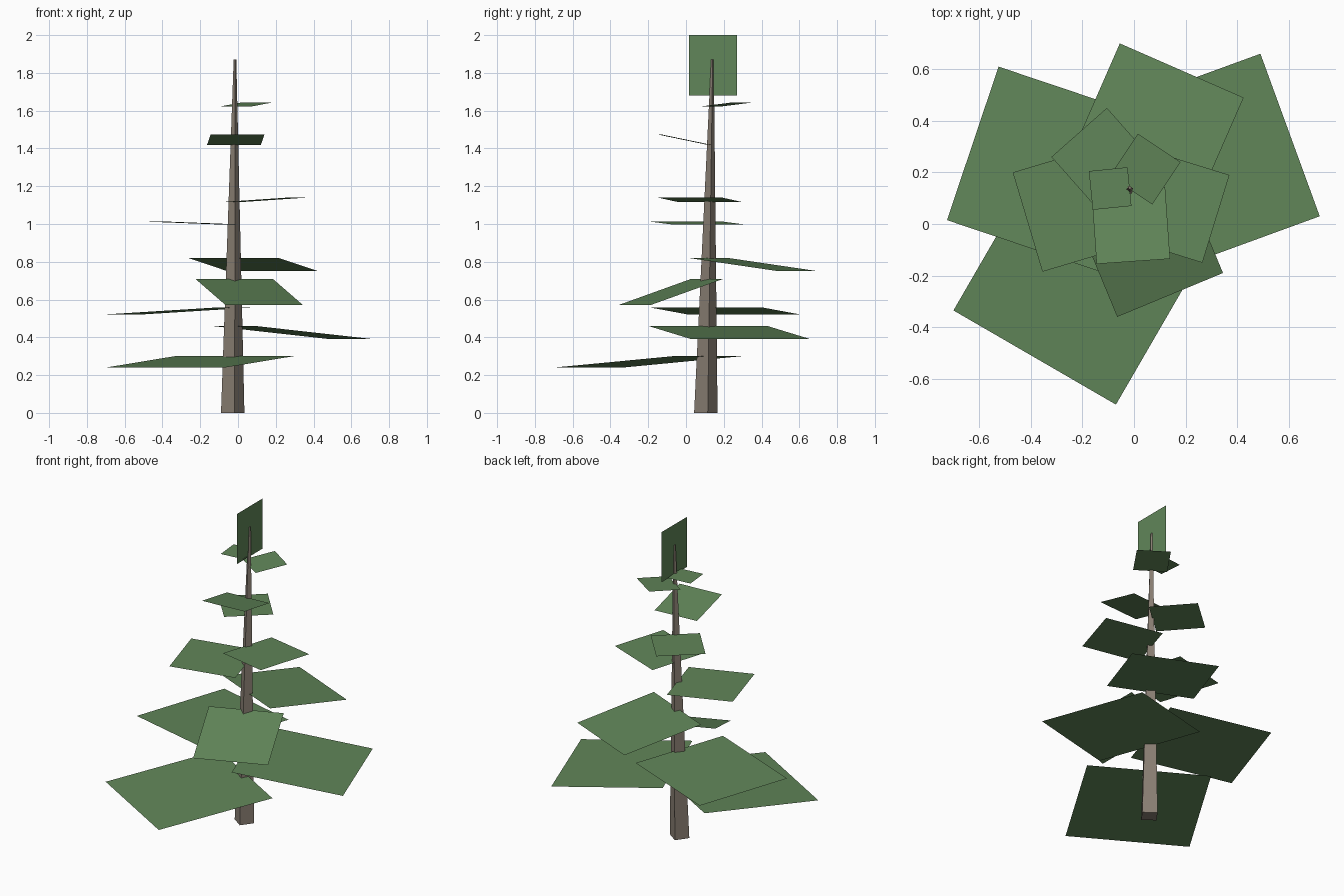
import bpy
import bmesh
from math import sqrt
from mathutils import Vector

cube = bpy.data.objects.get("Cube")
if cube:
    bpy.data.objects.remove(cube, do_unlink=True)


def make_material(name, colour):
    mat = bpy.data.materials.new(name)
    mat.use_nodes = True
    mat.diffuse_color = (*colour, 1)
    mat.node_tree.nodes["Principled BSDF"].inputs["Base Color"].default_value = (*colour, 1)
    return mat


needle_green = make_material("needle_green", (0.12, 0.24, 0.10))
bark_brown = make_material("bark_brown", (0.25, 0.21, 0.17))


def add_object(name, bm, mat):
    mesh = bpy.data.meshes.new(name)
    bm.to_mesh(mesh)
    bm.free()
    mesh.materials.append(mat)
    obj = bpy.data.objects.new(name, mesh)
    bpy.context.collection.objects.link(obj)
    return obj


def add_card(name, corners):
    bm = bmesh.new()
    bm.faces.new([bm.verts.new(c) for c in corners])
    return add_object(name, bm, needle_green)


def add_branch(name, a, b, z_outer, z_inner):
    """Square card: outer edge a-b, sloping towards the trunk on its left."""
    edge = Vector(b) - Vector(a)
    depth = sqrt(edge.length_squared - (z_outer - z_inner) ** 2)
    inward = Vector((-edge.y, edge.x)).normalized() * depth
    outer = [Vector((*p, z_outer)) for p in (a, b)]
    step = Vector((*inward, z_inner - z_outer))
    add_card(name, [outer[0], outer[1], outer[1] + step, outer[0] + step])


# Trunk: a leaning, slightly turned square taper
def trunk_ring(bm, centre, arm):
    u = Vector((arm[0], arm[1], 0))
    v = Vector((-arm[1], arm[0], 0))
    return [bm.verts.new(Vector(centre) + d) for d in (u, v, -u, -v)]


bm = bmesh.new()
low = trunk_ring(bm, (-0.028, 0.105, 0), (0.062, 0.01))
high = trunk_ring(bm, (-0.016, 0.14, 1.87), (0.007, 0.001))
for i in range(len(low)):
    j = (i + 1) % len(low)
    bm.faces.new((low[i], low[j], high[j], high[i]))
bm.faces.new(low[::-1])
bm.faces.new(high)
add_object("trunk", bm, bark_brown)

# Branch cards, from the ground up
branches = [
    ((-0.70, -0.335), (-0.07, -0.70), 0.24, 0.30),
    ((0.72, 0.03), (0.49, 0.66), 0.39, 0.46),
    ((-0.525, 0.61), (-0.725, 0.015), 0.52, 0.557),
    ((-0.065, -0.36), (0.345, -0.19), 0.57, 0.71),
    ((0.425, 0.49), (-0.055, 0.70), 0.75, 0.82),
    ((-0.47, 0.20), (-0.355, -0.185), 1.012, 0.997),
    ((0.265, -0.15), (0.37, 0.19), 1.14, 1.117),
    ((-0.105, 0.45), (-0.32, 0.26), 1.30, 1.30),
    ((-0.145, -0.155), (0.14, -0.135), 1.475, 1.417),
    ((0.18, 0.24), (0.015, 0.35), 1.643, 1.622),
    ((-0.175, 0.205), (-0.16, 0.055), 1.69, 1.69),
]
for number, spec in enumerate(branches, start=1):
    add_branch(f"branch_{number}", *spec)

# Upright card at the tip
x, y_front, y_back, z_low, z_high = -0.016, 0.015, 0.27, 1.68, 2.0
add_card("treetop", [(x, y_front, z_low), (x, y_back, z_low),
                     (x, y_back, z_high), (x, y_front, z_high)])
